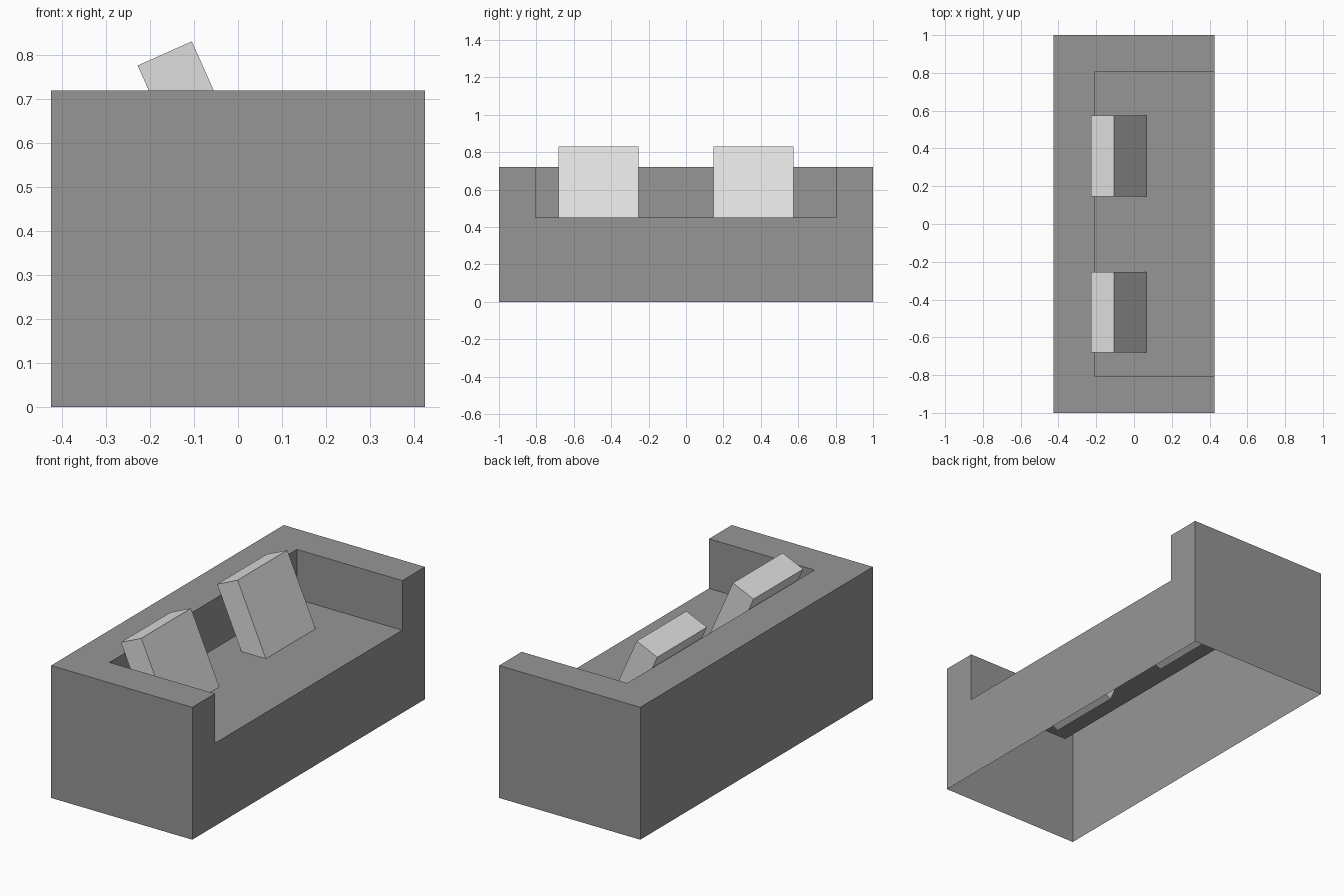
import bpy, bmesh, math
from mathutils import Matrix, Vector

if "Cube" in bpy.data.objects:
    bpy.data.objects.remove(bpy.data.objects["Cube"])


def material(name, value):
    m = bpy.data.materials.new(name)
    m.diffuse_color = (value, value, value, 1)
    m.use_nodes = True
    m.node_tree.nodes["Principled BSDF"].inputs["Base Color"].default_value = m.diffuse_color
    return m


def box(name, lo, hi, mat=None):
    lo, hi = Vector(lo), Vector(hi)
    bm = bmesh.new()
    bmesh.ops.create_cube(bm, size=1, matrix=Matrix.Translation((lo + hi) / 2)
                          @ Matrix.Diagonal((hi - lo).to_4d()))
    mesh = bpy.data.meshes.new(name)
    bm.to_mesh(mesh)
    bm.free()
    if mat:
        mesh.materials.append(mat)
    obj = bpy.data.objects.new(name, mesh)
    bpy.context.collection.objects.link(obj)
    return obj


fabric = material("mid grey fabric", 0.305)
cushion = material("light grey cushion", 0.73)

# Sofa body: block with the seating recess cut out
sofa = box("sofa_body", (-0.425, -1, 0), (0.425, 1, 0.72), fabric)
cutter = box("seat_cutter", (-0.21, -0.805, 0.45), (0.6, 0.805, 0.9), fabric)
cutter.hide_render = True
cut = sofa.modifiers.new("seat recess", 'BOOLEAN')
cut.operation = 'DIFFERENCE'
cut.solver = 'EXACT'
cut.object = cutter
bpy.context.view_layer.update()
bm = bmesh.new()
bm.from_object(sofa, bpy.context.evaluated_depsgraph_get())
sofa.modifiers.clear()
bpy.data.objects.remove(cutter)

# The underside is open
bottom = [f for f in bm.faces if all(v.co.z < 0.001 for v in f.verts)]
bmesh.ops.delete(bm, geom=bottom, context='FACES')
bm.to_mesh(sofa.data)
bm.free()

# Two back pillows leaning against the backrest, sunk slightly into the seat
for side, y in (("left", -0.4675), ("right", 0.36)):
    pillow = box("pillow_" + side, (-0.135, -0.2135, -0.425), (0, 0.2135, 0), cushion)
    pillow.location = (-0.105, y, 0.832)
    pillow.rotation_euler.y = math.radians(-24)
